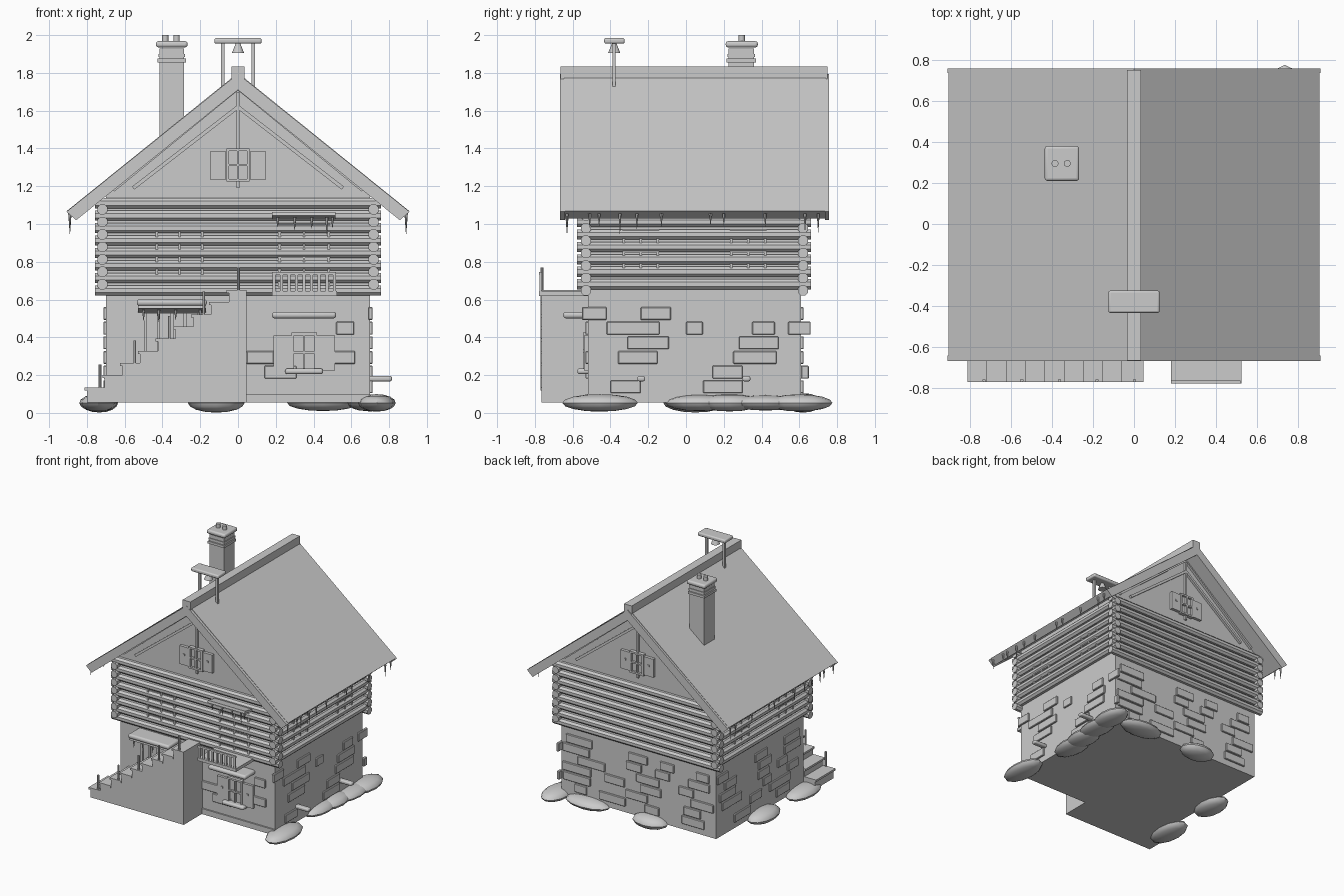
import bpy, bmesh, math, random
from mathutils import Vector, Matrix

if "Cube" in bpy.data.objects:
    bpy.data.objects.remove(bpy.data.objects["Cube"])

random.seed(4)
GREY = bpy.data.materials.new("plain grey")
GREY.diffuse_color = (0.6, 0.6, 0.6, 1)
GREY.use_nodes = True
GREY.node_tree.nodes["Principled BSDF"].inputs["Base Color"].default_value = GREY.diffuse_color


def make(name, build, bevel=0, segs=1, smooth=False):
    bm = bmesh.new()
    build(bm)
    bmesh.ops.recalc_face_normals(bm, faces=bm.faces)
    me = bpy.data.meshes.new(name)
    bm.to_mesh(me)
    bm.free()
    me.materials.append(GREY)
    ob = bpy.data.objects.new(name, me)
    bpy.context.collection.objects.link(ob)
    if bevel:
        m = ob.modifiers.new("bevel", 'BEVEL')
        m.width, m.segments = bevel, segs
    if smooth:
        for p in me.polygons:
            p.use_smooth = True
        bpy.context.view_layer.objects.active = ob
        ob.select_set(True)
        bpy.ops.object.shade_smooth_by_angle(angle=math.radians(40))
        ob.select_set(False)
    return ob


def box(bm, x0, x1, y0, y1, z0, z1, rx=0):
    c = Vector(((x0 + x1) / 2, (y0 + y1) / 2, (z0 + z1) / 2))
    m = Matrix.Translation(c) @ Matrix.Rotation(rx, 4, 'X') @ Matrix.Diagonal(
        (abs(x1 - x0), abs(y1 - y0), abs(z1 - z0), 1))
    bmesh.ops.create_cube(bm, size=1, matrix=m)


def plate(bm, face, u0, u1, z0, z1, d, d0=-0.01):
    """Box lying on one wall, sticking out by d."""
    if face == 'front': box(bm, u0, u1, -.52 - d, -.52 - d0, z0, z1)
    if face == 'back': box(bm, u0, u1, .61 + d0, .61 + d, z0, z1)
    if face == 'right': box(bm, .70 + d0, .70 + d, u0, u1, z0, z1)
    if face == 'left': box(bm, -.70 - d, -.70 - d0, u0, u1, z0, z1)


def rod(bm, p, q, r1, r2=None, n=8):
    p, q = Vector(p), Vector(q)
    m = Matrix.Translation((p + q) / 2) @ (q - p).to_track_quat('Z', 'Y').to_matrix().to_4x4()
    bmesh.ops.create_cone(bm, cap_ends=True, segments=n, radius1=r1,
                          radius2=r1 if r2 is None else r2, depth=(q - p).length,
                          matrix=m @ Matrix.Rotation(math.pi / n, 4, 'Z'))


def prism(bm, pts, y0, y1):
    f = bm.faces.new([bm.verts.new((x, y0, z)) for x, z in pts])
    g = bmesh.ops.extrude_face_region(bm, geom=[f])['geom']
    bmesh.ops.translate(bm, vec=(0, y1 - y0, 0), verts=[v for v in g if isinstance(v, bmesh.types.BMVert)])


def icicle(bm, x, y, z, l):
    rod(bm, (x, y, z), (x, y, z - l), .009, .001, 6)


def window(bm, face, c, z0, z1, w, shutter=0, d=.02):
    """Frame, cross bars and optional shutters."""
    h, t = w / 2, .014
    plate(bm, face, c - h, c + h, z0, z1, d * .4)
    for s in (-1, 1):
        plate(bm, face, c + s * h - t / 2, c + s * h + t / 2, z0, z1, d)
        if shutter:
            a = c + s * (h + .008)
            plate(bm, face, a, a + s * shutter, z0 + .01, z1 - .015, d * .8)
            plate(bm, face, a + s * shutter / 2 - .008, a + s * shutter / 2 + .008,
                  (z0 + z1) / 2, (z0 + z1) / 2 + .016, d)
    plate(bm, face, c - h, c + h, z0, z0 + t, d)
    plate(bm, face, c - h, c + h, z1 - t, z1, d)
    plate(bm, face, c - .006, c + .006, z0, z1, d)
    plate(bm, face, c - h, c + h, (z0 + z1) / 2 - .006, (z0 + z1) / 2 + .006, d)


# stone base and plinth
make("stone_base", lambda bm: box(bm, -.7, .7, -.52, .61, .055, .64))
make("plinth", lambda bm: box(bm, .04, .7, -.532, -.5, .055, .10))
# upper house body with gables
make("upper_walls", lambda bm: prism(
    bm, [(-.7, .63), (.7, .63), (.7, 1.16), (0, 1.73), (-.7, 1.16)], -.52, .61))


# raised stones: (start, end, row from the top)
def stones(bm):
    right = [(-.55, -.42, 0), (-.24, -.08, 0), (-.42, -.14, 1), (0, .09, 1), (.35, .47, 1),
             (.54, .66, 1), (-.31, -.09, 2), (.28, .49, 2), (-.36, -.15, 3), (.25, .48, 3),
             (.14, .3, 4), (-.40, -.24, 5), (.09, .3, 5), (.61, .65, 4)]
    front = [(.52, .615, 1), (.5, .62, 3), (.045, .19, 3), (.14, .31, 4)]
    back, left = [], []
    for lst, lo, hi in ((back, -.7, .6), (left, -.52, .5)):
        for r in range(6):
            u = lo + random.uniform(0, .25)
            while u < hi:
                w = random.uniform(.1, .27)
                lst.append((u, min(u + w, hi + .1), r))
                u += w + random.uniform(.1, .35)
    for face, lst in (('right', right), ('front', front), ('back', back), ('left', left)):
        for a, b, r in lst:
            z = .56 - r * .0775
            plate(bm, face, a, b, z - .068, z, .013)


make("raised_stones", stones, .004)


# log courses, interlocking at the corners
def logs(bm):
    for k in range(8):
        z = .648 + .066 * k
        for y in (-.53, .62):
            rod(bm, (-.757, y, z), (.757, y, z), .029)
        for x in (-.718, .718):
            if k < 7:
                rod(bm, (x, -.578, z + .033), (x, .662, z + .033), .029)


make("wall_logs", logs)


# roof slabs, barge boards, ridge beam
def roof(bm):
    for s in (-1, 1):
        prism(bm, [(s * .905, 1.07), (0, 1.80), (0, 1.72), (s * .857, 1.03)], -.645, .74)


def barges(bm):
    for s in (-1, 1):
        for a, b in ((-.667, -.64), (.735, .757)):
            prism(bm, [(s * .908, 1.065), (0, 1.795), (0, 1.71), (s * .857, 1.02)], a, b)


make("roof_slabs", roof)
make("barge_boards", barges)
make("ridge_beam", lambda bm: box(bm, -.035, .035, -.665, .75, 1.76, 1.835))


# gable trim and windows on both ends
def trim(bm):
    for y in (-.53, .62):
        rod(bm, (0, y, 1.19), (0, y, 1.7), .011, n=4)
        for s in (-1, 1):
            rod(bm, (s * .555, y, 1.19), (0, y, 1.62), .014, n=4)
            rod(bm, (s * .66, y, 1.18), (0, y, 1.72), .014, n=4)


make("gable_trim", trim)


def windows(bm):
    for f in ('front', 'back'):
        window(bm, f, 0, 1.225, 1.40, .11, .085, .03)
    window(bm, 'front', .35, .215, .425, .12, .095, .025)
    window(bm, 'front', -.31, .70, .98, .24, 0, .03)
    window(bm, 'front', .35, .65, 1.0, .26, 0, .03)
    for f in ('right', 'left'):
        for c in (-.24, .33):
            window(bm, f, c, .74, .97, .18, 0, .035)


make("windows", windows)
make("window_sill", lambda bm: box(bm, .25, .45, -.575, -.51, .205, .235), .012, 3, True)


# lower door
def door(bm):
    plate(bm, 'front', -.49, -.21, .06, .53, .012)
    for i in range(5):
        x = -.49 + .07 * i
        plate(bm, 'front', x - .008, x + .008, .06, .53, .025)


make("lower_door", door)


# tilted awnings over the lower door and the balcony
def awnings(bm):
    box(bm, -.53, -.17, -.65, -.50, .54, .565, -.17)
    box(bm, .18, .515, -.65, -.50, 1.03, 1.05, -.2)


make("awnings", awnings)
make("door_awning_snow", lambda bm: box(bm, -.535, -.165, -.66, -.50, .567, .602), .014, 3, True)
make("snowy_ledge", lambda bm: box(bm, .18, .52, -.65, -.51, .50, .535), .015, 3, True)


# balcony floor and railing
def balcony(bm):
    box(bm, .18, .525, -.777, -.52, .62, .645)
    box(bm, .18, .52, -.777, -.762, .73, .745)
    for i in range(9):
        x = .19 + .04 * i
        box(bm, x - .008, x + .008, -.775, -.764, .64, .735)


make("balcony", balcony)

# stairs: stepped block, treads, posts
prof = [(.045, .055), (-.80, .055)]
for k in range(9):
    prof += [(-.80 + .094 * k, .125 + .0645 * k), (-.80 + .094 * (k + 1), .125 + .0645 * k)]
make("stair_block", lambda bm: prism(bm, prof[:-1] + [(.045, prof[-1][1])], -.765, -.52))


def treads(bm):
    for k in range(9):
        x, z = -.80 + .094 * k, .125 + .0645 * k
        box(bm, x - .012, x + .094, -.77, -.52, z - .006, z + .01)


def posts(bm):
    for k in range(5):
        x, z = -.73 + .183 * k, .13 + .129 * k
        rod(bm, (x, -.762, z), (x, -.762, z + .125), .008)


make("stair_treads", treads)
make("stair_posts", posts)


# chimney
def chimney(bm):
    box(bm, -.415, -.285, .225, .36, 1.3, 1.93)
    box(bm, -.425, -.275, .215, .37, 1.855, 1.875)
    box(bm, -.42, -.28, .22, .365, 1.885, 1.90)


def pots(bm):
    for x in (-.385, -.325):
        rod(bm, (x, .295, 1.95), (x, .295, 2.0), .017, n=12)


make("chimney", chimney)
make("chimney_cap", lambda bm: box(bm, -.435, -.267, .21, .38, 1.935, 1.968), .013, 3, True)
make("chimney_pots", pots, smooth=True)


# bell frame on the ridge
def bell_posts(bm):
    for x in (-.08, .08):
        box(bm, x - .009, x + .009, -.39, -.372, 1.70, 1.96)


make("bell_posts", bell_posts)
make("bell_roof", lambda bm: box(bm, -.125, .125, -.433, -.325, 1.955, 1.985), .01, 3, True)
make("bell", lambda bm: rod(bm, (0, -.38, 1.905), (0, -.38, 1.957), .033, .012, 16), smooth=True)


# protruding beams on the right wall
def stubs(bm):
    for y in (-.237, .32):
        box(bm, .69, .815, y - .021, y + .021, .167, .195)


make("wall_stubs", stubs, .01, 3, True)


# icicles under the eaves and awnings
def icicles(bm):
    for s in (-1, 1):
        for y in (-.63, -.51, -.46, -.35, -.26, -.13, .13, .2, .42, .63, .7):
            icicle(bm, s * .89, y, 1.055, random.uniform(.06, .11))
    for x in (.21, .3, .39, .47, .5):
        icicle(bm, x, -.63, 1.035, random.uniform(.05, .09))
    for x in (-.5, -.42, -.33, -.2):
        icicle(bm, x, -.63, .545, random.uniform(.04, .07))


make("icicles", icicles)


# flattened snow mounds around the foot
def mounds(bm):
    for x, y, rx, ry in ((.735, -.455, .1, .2), (.68, .07, .1, .18), (.7, .23, .1, .17),
                         (.72, .42, .1, .19), (.735, .6, .1, .175), (.45, .62, .19, .1),
                         (-.115, .62, .15, .1), (-.735, .05, .1, .17), (-.74, -.46, .1, .19)):
        m = Matrix.Translation((x, y, .053)) @ Matrix.Diagonal((rx, ry, random.uniform(.04, .053), 1))
        bmesh.ops.create_uvsphere(bm, u_segments=12, v_segments=8, radius=1, matrix=m)


make("snow_mounds", mounds, smooth=True)
